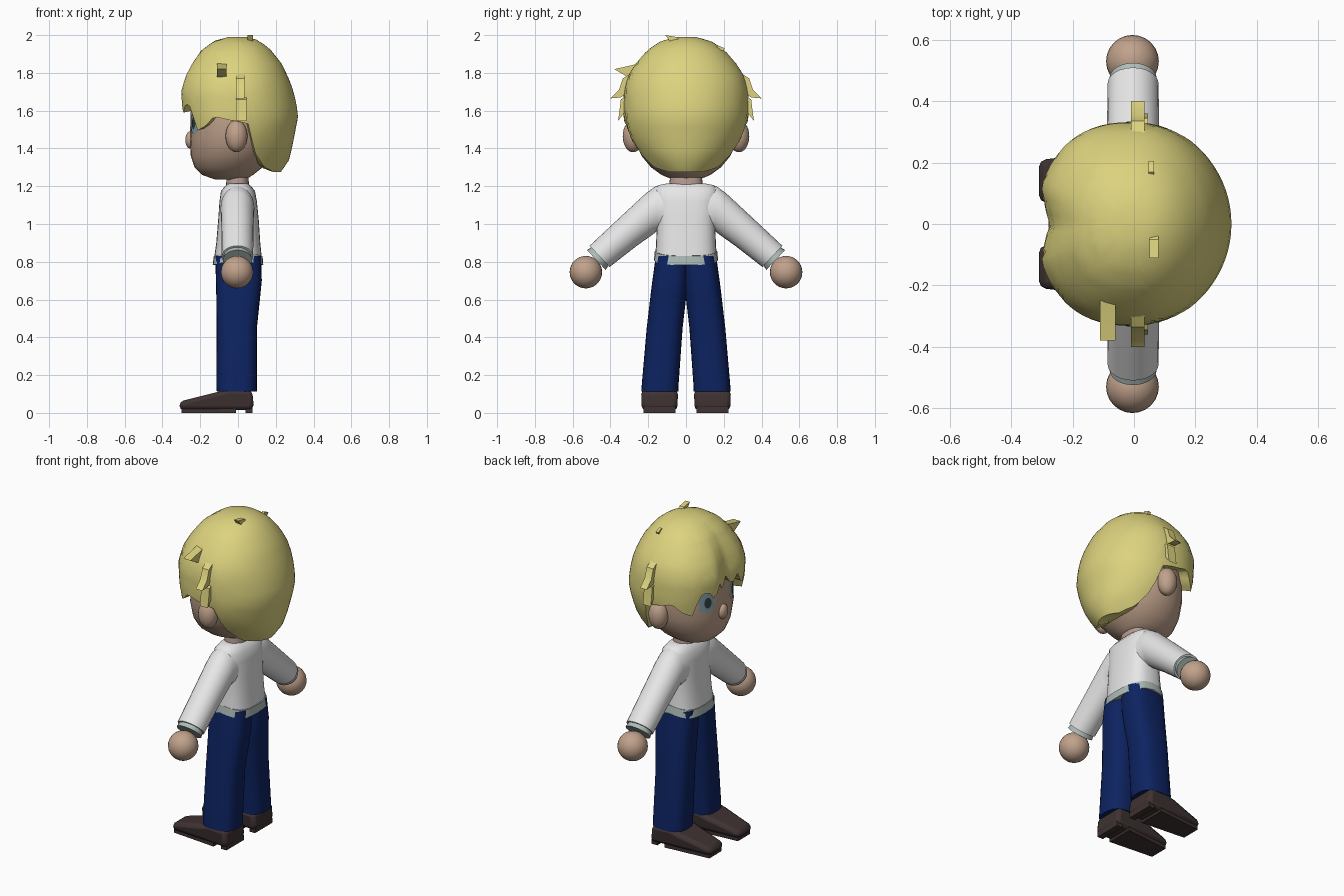
import bpy, bmesh, math

if "Cube" in bpy.data.objects:
    bpy.data.objects.remove(bpy.data.objects["Cube"], do_unlink=True)


def material(name, r, g, b):
    m = bpy.data.materials.new(name)
    m.use_nodes = True
    m.diffuse_color = (r, g, b, 1)
    bsdf = m.node_tree.nodes["Principled BSDF"]
    bsdf.inputs["Base Color"].default_value = (r, g, b, 1)
    bsdf.inputs["Roughness"].default_value = 0.8
    return m


SKIN = material("skin", 0.53, 0.36, 0.26)
NECK = material("neck skin", 0.46, 0.33, 0.28)
HAIR = material("blond hair", 0.72, 0.65, 0.21)
WHITE = material("white shirt", 0.8, 0.8, 0.8)
TRIM = material("grey green trim", 0.42, 0.5, 0.47)
NAVY = material("navy trousers", 0.004, 0.017, 0.12)
SHOE = material("brown shoes", 0.05, 0.032, 0.032)
EYE = material("blue grey eye", 0.25, 0.36, 0.4)
DARK = material("dark pupil", 0.03, 0.05, 0.06)


def finish(name, bm, mat, angle=45):
    bmesh.ops.recalc_face_normals(bm, faces=bm.faces)
    mesh = bpy.data.meshes.new(name)
    bm.to_mesh(mesh)
    bm.free()
    mesh.materials.append(mat)
    ob = bpy.data.objects.new(name, mesh)
    bpy.context.collection.objects.link(ob)
    bpy.ops.object.select_all(action='DESELECT')
    ob.select_set(True)
    bpy.context.view_layer.objects.active = ob
    bpy.ops.object.shade_smooth_by_angle(angle=math.radians(angle))
    return ob


def skin_rings(name, rings, mat, angle=45):
    """Bridge equal-length rings of points and cap both ends."""
    bm = bmesh.new()
    loops = [[bm.verts.new(p) for p in ring] for ring in rings]
    n = len(loops[0])
    for a, b in zip(loops, loops[1:]):
        for i in range(n):
            j = (i + 1) % n
            bm.faces.new((a[i], a[j], b[j], b[i]))
    bm.faces.new(loops[0])
    bm.faces.new(loops[-1])
    return finish(name, bm, mat, angle)


def power(v, p):
    return math.copysign(abs(v) ** (2 / p), v)


def loft(name, rows, mat, cy=0, side=1, p=2.4, sag=0, n=28):
    """Rows are height, front x, back x, inner y, outer y."""
    rings = []
    for z, xf, xb, y0, y1 in rows:
        ring = []
        for i in range(n):
            a = math.tau * i / n
            c, s = power(math.cos(a), p), power(math.sin(a), p)
            ring.append(((xf + xb) / 2 + (xb - xf) / 2 * c,
                         side * ((y0 + y1) / 2 + (y1 - y0) / 2 * s),
                         z - sag * abs(math.cos(a))))
        rings.append(ring)
    return skin_rings(name, rings, mat)


def extrude(name, outline, mat, lo, hi, axis):
    """Extrude a side outline along x or y."""
    if axis == "x":
        rings = [[(k, u, v) for u, v in outline] for k in (lo, hi)]
    else:
        rings = [[(u, k, v) for u, v in outline] for k in (lo, hi)]
    return skin_rings(name, rings, mat, 30)


def ball(name, centre, radii, mat):
    bm = bmesh.new()
    bmesh.ops.create_uvsphere(bm, u_segments=24, v_segments=14, radius=1)
    bmesh.ops.scale(bm, vec=radii, verts=bm.verts)
    bmesh.ops.translate(bm, vec=centre, verts=bm.verts)
    return finish(name, bm, mat)


def lookup(table, z):
    """Interpolate table rows that ascend by first value."""
    z = min(max(z, table[0][0]), table[-1][0])
    for a, b in zip(table, table[1:]):
        if z <= b[0]:
            t = (z - a[0]) / (b[0] - a[0])
            return [u + (v - u) * t for u, v in zip(a, b)][1:]


# Head: height, front x, back x, half width
HEAD = [(1.235, -.12, .04, .07), (1.26, -.19, .08, .13), (1.3, -.23, .13, .185),
        (1.36, -.25, .18, .235), (1.45, -.255, .22, .275), (1.6, -.25, .24, .28),
        (1.75, -.22, .22, .24), (1.86, -.12, .12, .13)]
loft("head", [(z, f, b, -w, w) for z, f, b, w in HEAD], SKIN, p=2.1)
ball("nose", (-.255, 0, 1.445), (.024, .036, .045), SKIN)
loft("neck", [(1.19, -.065, .06, -.09, .09), (1.245, -.06, .055, -.085, .085),
              (1.25, -.05, .045, -.06, .06), (1.3, -.05, .045, -.06, .06)], NECK)


def face_x(y, z):
    f, b, w = lookup(HEAD, z)
    return (f + b) / 2 - (b - f) / 2 * math.sqrt(max(0, 1 - (y / w) ** 2))


def face_patch(name, cy, cz, ry, rz, mat, lift):
    """Thin oval following the face surface."""
    rings = []
    for k in (1, .7, .35, .05):
        ring = []
        for i in range(20):
            a = math.tau * i / 20
            y, z = cy + ry * k * math.cos(a), cz + rz * k * math.sin(a)
            ring.append((face_x(y, z) - lift, y, z))
        rings.append(ring)
    bm_ob = skin_rings(name, rings, mat)
    return bm_ob


# Hair shell: height, front x, back x, half width
SHELL = [(1.27, -.22, .22, .15), (1.3, -.25, .26, .2), (1.4, -.28, .285, .275),
         (1.5, -.3, .305, .32), (1.58, -.31, .32, .332), (1.7, -.32, .295, .33),
         (1.78, -.295, .265, .31), (1.85, -.255, .23, .265), (1.92, -.2, .175, .205),
         (1.97, -.125, .115, .13), (1.99, -.05, .05, .05)]
# Lower hair edge: degrees from the back, height
EDGE = [(0, 1.275), (35, 1.275), (58, 1.3), (72, 1.38), (80, 1.53), (95, 1.55),
        (108, 1.57), (118, 1.52), (130, 1.495), (139, 1.62), (148, 1.64),
        (157, 1.575), (165, 1.66), (172, 1.6), (180, 1.67)]


def hair_point(deg, z, shrink=1):
    f, b, w = lookup(SHELL, z)
    a = math.radians(deg)
    c, s = math.cos(a), math.sin(a)
    front = max(0, -c)
    notch = 1 - .14 * max(0, 1 - abs(abs(deg) - 180) / 22) * min(1, (1.99 - z) * 4)
    x = (b * c if c > 0 else -f * -power(front, 2.6)) * notch
    return (x * shrink, w * s * shrink, z)


degrees = [-180 + 360 * i / 72 for i in range(72)]
rings = []
for k in range(17):
    t = (k / 16) ** 1.4
    rings.append([hair_point(d, 1.99 + (lookup(EDGE, abs(d))[0] - 1.99) * t)
                  for d in degrees])
rings.append([(x * .72, y * .72, z + .02) for x, y, z in rings[-1]])
skin_rings("hair", rings, HAIR, 50)

# Loose hair tufts
UPPER = [(.29, 1.8), (.335, 1.77), (.355, 1.71), (.4, 1.665), (.345, 1.67), (.3, 1.7)]
LOWER = [(.31, 1.68), (.345, 1.66), (.352, 1.6), (.36, 1.545), (.325, 1.59), (.31, 1.62)]
for word, s in (("left", 1), ("right", -1)):
    extrude(word + "_upper_tuft", [(s * y, z) for y, z in UPPER], HAIR, -.01, .035, "x")
    extrude(word + "_lower_tuft", [(s * y, z) for y, z in LOWER], HAIR, -.01, .045, "x")
extrude("temple_tuft", [(-.25, 1.85), (-.31, 1.835), (-.38, 1.82), (-.32, 1.785),
                        (-.27, 1.77)], HAIR, -.11, -.06, "x")
extrude("crown_tuft", [(-.02, 1.96), (-.05, 1.99), (-.11, 2.0), (-.08, 1.96)],
        HAIR, .05, .08, "x")
extrude("small_crown_tuft", [(.14, 1.92), (.17, 1.945), (.205, 1.93), (.18, 1.9)],
        HAIR, .047, .065, "x")

# Shirt and its lower trim
loft("shirt", [(.83, -.125, .125, -.163, .163), (.9, -.115, .118, -.158, .158),
               (1.02, -.105, .11, -.155, .155), (1.12, -.098, .1, -.165, .165),
               (1.175, -.09, .09, -.17, .17), (1.205, -.065, .065, -.15, .15),
               (1.215, -.05, .05, -.1, .1)], WHITE, p=2.8)
loft("shirt_trim", [(.81, -.134, .134, -.17, .17), (.858, -.128, .13, -.165, .165)],
     TRIM, p=2.8, sag=.028)


def sleeve(name, sections, mat, side, n=24):
    """Sections are upper y z, lower y z, half depth."""
    rings = []
    for ty, tz, by, bz, h in sections:
        ring = []
        for i in range(n):
            a = math.tau * i / n
            c = math.cos(a)
            ring.append((-.003 + h * math.sin(a),
                         side * ((ty + by) / 2 + c * (ty - by) / 2),
                         (tz + bz) / 2 + c * (tz - bz) / 2))
        rings.append(ring)
    return skin_rings(name, rings, mat)


BODY_OUTLINE = [(-.31, .015), (-.31, .06), (-.2, .088), (-.11, .11), (-.05, .125),
                (.075, .12), (.082, .05), (.08, .015)]
SOLES = [[(-.3, 0), (-.3, .03), (-.01, .03), (-.01, 0)],
         [(.04, 0), (.04, .03), (.078, .03), (.078, 0)]]


def shoe_part(name, outline, side, half, bevel):
    ob = extrude(name, outline, SHOE, -half, half, "y")
    for v in ob.data.vertices:
        # Narrow the toe, then move to the foot position
        v.co.y *= 1 - .3 * min(1, max(0, (-.1 - v.co.x) / .2))
        v.co.y += side * .14
    if bevel:
        mod = ob.modifiers.new("rounding", 'BEVEL')
        mod.width, mod.segments = bevel, 2
        mod.limit_method, mod.angle_limit = 'ANGLE', math.radians(40)


# Paired parts
for word, s in (("left", -1), ("right", 1)):
    # The figure faces -x, so its left is -y
    sleeve(word + "_sleeve", [(.06, 1.2, .06, .93, .09), (.16, 1.2, .15, .965, .09),
                              (.21, 1.165, .175, .945, .088), (.35, 1.035, .26, .885, .085),
                              (.51, .885, .405, .772, .083)], WHITE, s)
    sleeve(word + "_cuff", [(.48, .89, .4, .8, .07), (.525, .862, .425, .757, .077)], TRIM, s)
    ball(word + "_hand", (-.005, s * .53, .745), (.086, .086, .086), SKIN)
    ball(word + "_ear", (-.008, s * .28, 1.465), (.058, .055, .085), SKIN)
    face_patch(word + "_eye", s * .125, 1.535, .055, .06, EYE, .004)
    face_patch(word + "_pupil", s * .12, 1.535, .022, .032, DARK, .007)
    loft(word + "_trouser_leg", [(.112, -.112, .1, .04, .237), (.14, -.115, .1, .04, .235),
                                 (.45, -.113, .1, .018, .208), (.62, -.115, .118, -.002, .188),
                                 (.7, -.117, .126, -.01, .178), (.83, -.12, .122, -.015, .16)],
         NAVY, side=s, p=2.7)
    shoe_part(word + "_shoe", BODY_OUTLINE, s, .097, .028)
    for part, outline in zip(("sole", "heel"), SOLES):
        shoe_part(word + "_" + part, outline, s, .085, 0)
